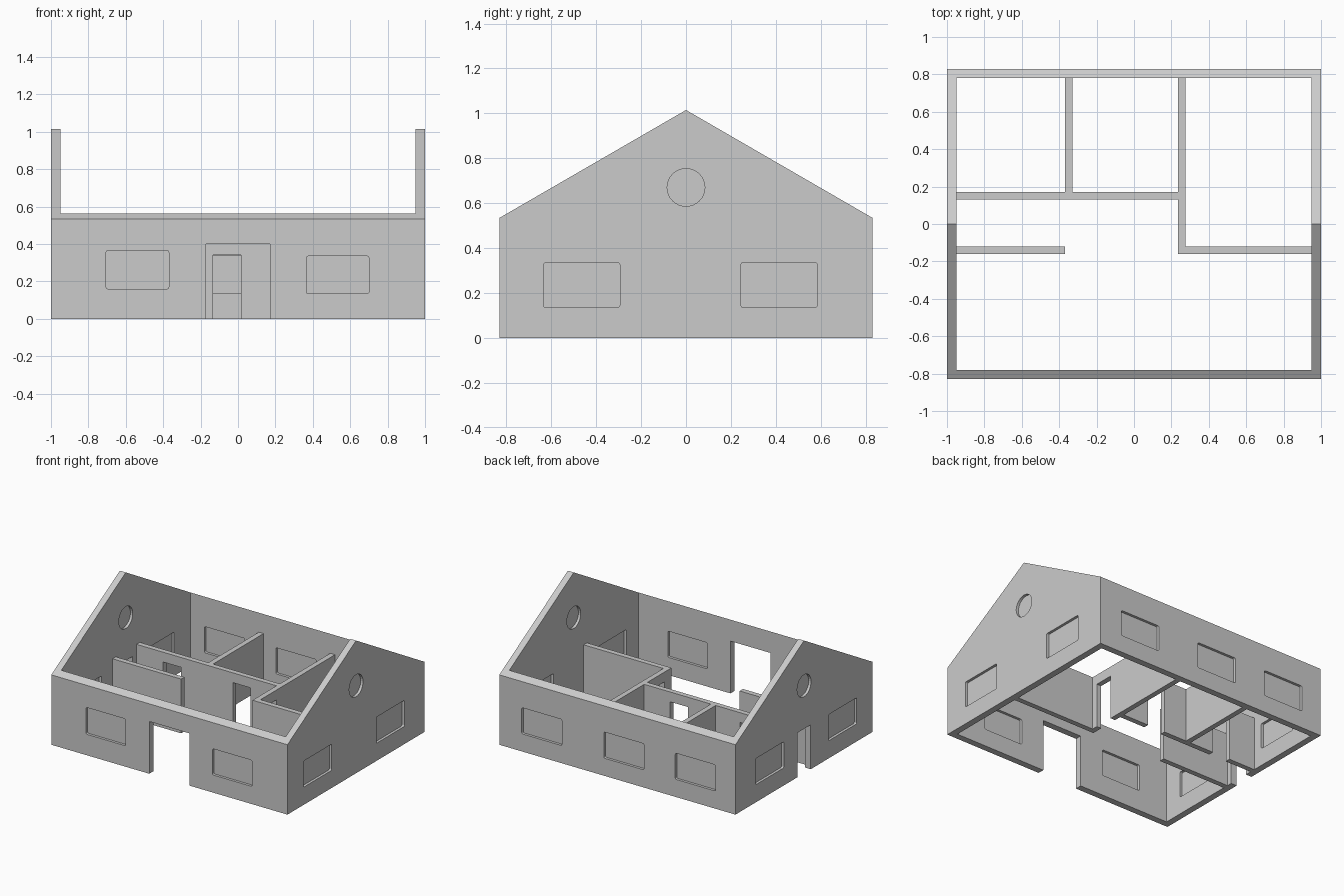
import bpy, bmesh
from math import cos, sin, pi

if "Cube" in bpy.data.objects:
    bpy.data.objects.remove(bpy.data.objects["Cube"])

L, W, T = 1.0, 0.83, 0.05           # half length, half width, wall thickness
EAVE, RIDGE = 0.535, 1.015
PART_H, PART_T = 0.415, 0.04        # partition height and thickness
DOOR_H = 0.34


def prism(name, pts, axis, lo, hi):
    """Extrude a (u, z) outline along x or y from lo to hi."""
    bm = bmesh.new()
    place = (lambda u, z, d: (d, u, z)) if axis == 'x' else (lambda u, z, d: (u, d, z))
    face = bm.faces.new([bm.verts.new(place(u, z, lo)) for u, z in pts])
    ext = bmesh.ops.extrude_face_region(bm, geom=[face])
    verts = [g for g in ext['geom'] if isinstance(g, bmesh.types.BMVert)]
    bmesh.ops.translate(bm, verts=verts, vec=place(0, 0, hi - lo))
    bmesh.ops.recalc_face_normals(bm, faces=bm.faces)
    me = bpy.data.meshes.new(name)
    bm.to_mesh(me)
    bm.free()
    ob = bpy.data.objects.new(name, me)
    bpy.context.collection.objects.link(ob)
    return ob


def rect(u0, u1, z0, z1):
    return [(u0, z0), (u1, z0), (u1, z1), (u0, z1)]


def rounded(u0, u1, z0, z1, r=0.01):
    pts = []
    for i, (u, z) in enumerate(rect(u0 + r, u1 - r, z0 + r, z1 - r)):
        for k in range(4):
            a = pi + i * pi / 2 + k * pi / 6
            pts.append((u + r * cos(a), z + r * sin(a)))
    return pts


def disc(u, z, r, n=32):
    return [(u + r * cos(2 * pi * i / n), z + r * sin(2 * pi * i / n)) for i in range(n)]


def cut(target, cutter):
    mod = target.modifiers.new("cut", 'BOOLEAN')
    mod.operation, mod.solver, mod.object = 'DIFFERENCE', 'EXACT', cutter
    dg = bpy.context.evaluated_depsgraph_get()
    me = bpy.data.meshes.new_from_object(target.evaluated_get(dg))
    target.modifiers.clear()
    target.data = me
    bpy.data.objects.remove(cutter)


# Outer walls: a gabled block hollowed out, leaving sloped wall tops
walls = prism("outer_walls", [(-W, 0), (W, 0), (W, EAVE), (0, RIDGE), (-W, EAVE)], 'x', -L, L)
cut(walls, prism("hollow", rect(-L + T, L - T, -0.5, 2), 'y', -W + T, W - T))


def opening(outline, axis, side, pane=None):
    """Cut through one outer wall; optionally fit a thin pane mid-wall."""
    mid = side * ((L if axis == 'x' else W) - T / 2)
    cut(walls, prism("cutter", outline, axis, mid - 0.06, mid + 0.06))
    if pane:
        prism(pane, outline, axis, mid - 0.005, mid + 0.005)


# Doors in the front and left walls
opening(rect(-0.17, 0.17, -0.1, 0.40), 'y', -1)
opening(rect(-0.08, 0.08, -0.1, DOOR_H), 'x', -1)

# Front and back windows
opening(rounded(-0.705, -0.37, 0.16, 0.365), 'y', -1, "front_window_pane")
opening(rounded(0.365, 0.70, 0.135, 0.335), 'y', -1, "front_window_pane")
for c in (-0.66, -0.055, 0.64):
    opening(rounded(c - 0.17, c + 0.17, 0.135, 0.335), 'y', 1, "back_window_pane")

# Gable windows: two rectangles and a round one at each end
for side in (-1, 1):
    for u0, u1 in ((-0.635, -0.295), (0.245, 0.585)):
        opening(rounded(u0, u1, 0.135, 0.335), 'x', side, "gable_window_pane")
    opening(disc(0, 0.67, 0.084), 'x', side, "round_window_pane")


def partition(name, axis, centre, u0, u1, doors=()):
    """Interior wall with doorway notches (door centres, 0.15 wide)."""
    pts = [(u0, 0)]
    for d in doors:
        a, b = d - 0.075, d + 0.075
        pts += [(a, 0), (a, DOOR_H), (b, DOOR_H), (b, 0)]
    pts += [(u1, 0), (u1, PART_H), (u0, PART_H)]
    prism(name, pts, axis, centre - PART_T / 2, centre + PART_T / 2)


# Interior partitions
partition("corridor_wall", 'y', 0.15, -0.95, 0.235, (-0.65, -0.06))
partition("hall_wall_left", 'y', -0.14, -0.95, -0.37)
partition("hall_wall_right", 'y', -0.14, 0.275, 0.95)
partition("room_divider_left", 'x', -0.35, 0.17, 0.78)
partition("room_divider_right", 'x', 0.255, -0.16, 0.78, (0.0,))
